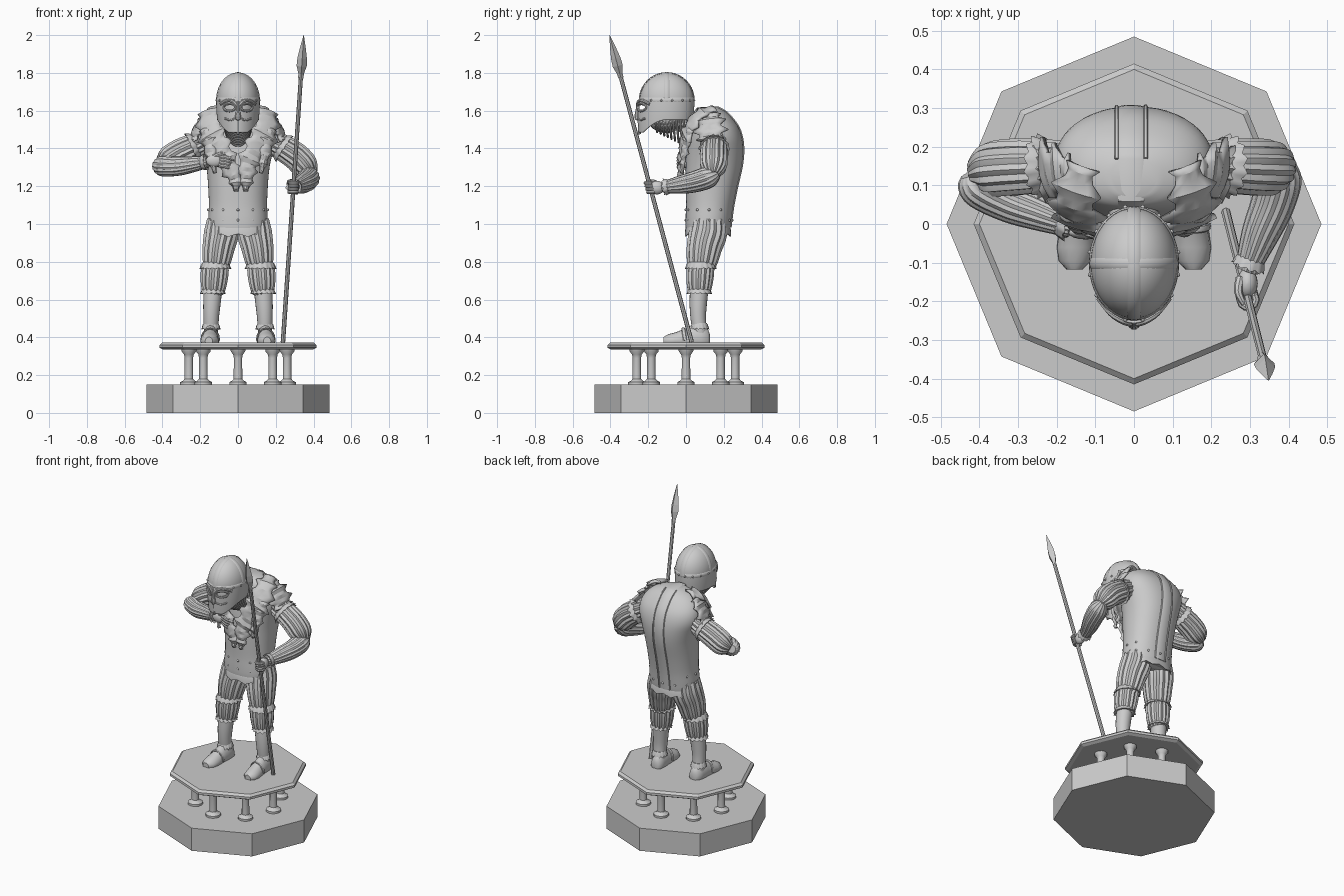
import bpy, math
from mathutils import Vector as V
from math import sin, cos, pi, tau

if "Cube" in bpy.data.objects:
    bpy.data.objects.remove(bpy.data.objects["Cube"])


def mesh(name, verts, faces, angle=35, thick=0):
    me = bpy.data.meshes.new(name)
    me.from_pydata([tuple(v) for v in verts], [], faces)
    ob = bpy.data.objects.new(name, me)
    bpy.context.collection.objects.link(ob)
    bpy.ops.object.select_all(action='DESELECT')
    ob.select_set(True)
    bpy.context.view_layer.objects.active = ob
    bpy.ops.object.mode_set(mode='EDIT')
    bpy.ops.mesh.select_all(action='SELECT')
    bpy.ops.mesh.normals_make_consistent(inside=False)
    bpy.ops.object.mode_set(mode='OBJECT')
    if angle:
        bpy.ops.object.shade_smooth_by_angle(angle=math.radians(angle))
    if thick:
        m = ob.modifiers.new("thickness", 'SOLIDIFY')
        m.thickness = thick
        m.offset = 0
    return ob


def loft(name, rings, angle=35, closed=False):
    n, m = len(rings[0]), len(rings)
    faces = [(i % m * n + j, i % m * n + (j + 1) % n, (i + 1) % m * n + (j + 1) % n, (i + 1) % m * n + j)
             for i in range(m if closed else m - 1) for j in range(n)]
    if not closed:
        faces += [tuple(range(n))[::-1], tuple(range((m - 1) * n, m * n))]
    return mesh(name, [p for r in rings for p in r], faces, angle)


def smooth(pts, k):
    """Catmull-Rom through (x, y, z, radius) points."""
    if k < 2:
        return [V(p) for p in pts]
    q = [V(p) for p in [pts[0]] + list(pts) + [pts[-1]]]
    out = []
    for i in range(1, len(q) - 2):
        a, b, c, d = q[i - 1:i + 3]
        for s in range(k):
            t = s / k
            out.append(.5 * (2 * b + (c - a) * t + (2 * a - 5 * b + 4 * c - d) * t * t + (3 * b - a - 3 * c + d) * t ** 3))
    return out + [q[-2]]


def sweep(name, pts, n=12, k=4, ref=(0, 0, 1), sx=1, sy=1, flutes=0, depth=.055, closed=False, angle=35):
    p = smooth(pts, k)
    m, rings = len(p), []
    for i, q in enumerate(p):
        a, b = (p[i - 1], p[(i + 1) % m]) if closed else (p[max(i - 1, 0)], p[min(i + 1, m - 1)])
        t = (b - a).xyz.normalized()
        u = V(ref)
        u = (u - t * u.dot(t)).normalized()
        v = t.cross(u)
        rings.append([q.xyz + max(q.w, .0005) * (1 + depth * cos(flutes * j * tau / n) * bool(flutes))
                      * (u * sx * cos(j * tau / n) + v * sy * sin(j * tau / n)) for j in range(n)])
    return loft(name, rings, angle, closed)


def frill(name, c, d, r, w=.035, teeth=14):
    """Ruffled cuff flaring along d with a scalloped edge."""
    d = V(d).normalized()
    u = d.orthogonal().normalized()
    v = d.cross(u)
    n = teeth * 4
    def ring(h, rr, wave):
        return [V(c) + d * h * (1 + wave * 2 * cos(teeth * j * tau / n))
                + (u * cos(j * tau / n) + v * sin(j * tau / n)) * rr * (1 + wave * cos(teeth * j * tau / n))
                for j in range(n)]
    return loft(name, [ring(0, r * .92, 0), ring(w * .3, r * 1.04, .02), ring(w, r * 1.17, .06), ring(w * .9, r * .9, 0)])


def lathe(name, prof, n, c=(0, 0), angle=35, sy=1):
    return loft(name, [[(c[0] + r * cos(j * tau / n), c[1] + r * sy * sin(j * tau / n), z) for j in range(n)]
                       for r, z in prof], angle)


def ball(name, c, r, n=16):
    return loft(name, [[(c[0] + r[0] * sin(a) * cos(j * tau / n), c[1] + r[1] * sin(a) * sin(j * tau / n), c[2] + r[2] * cos(a))
                        for j in range(n)] for a in [.02 + i * (pi - .04) / 10 for i in range(11)]], 60)


# Octagonal plinth, pillars and top plate
lathe("plinth", [(.485, 0), (.485, .15)], 8, angle=0)
lathe("top_plate", [(.395, .335), (.415, .345), (.415, .36), (.4, .373)], 8, angle=0)
for i in range(8):
    lathe("pillar", [(.046, .15), (.046, .163), (.032, .17), (.023, .18), (.022, .29), (.026, .31), (.038, .325), (.04, .34)],
          12, (.26 * cos(i * pi / 4), .26 * sin(i * pi / 4)))

# Legs and shoes
for s in (-1, 1):
    rings = []
    for y, w, h in [(.127, .02, .035), (.115, .036, .065), (.08, .044, .09), (.03, .044, .085), (-.02, .046, .06),
                    (-.06, .049, .045), (-.095, .042, .036), (-.118, .02, .022)]:
        rings.append([(s * (.147 - .06 * y) + w * cos(j * tau / 16), y, .372 + max(0, h * sin(j * tau / 16) + .008))
                      for j in range(16)])
    loft("shoe", rings, 45)
    sweep("shoe_strap", [(s * .147 + .047 * cos(a), -.005 - .01 * sin(a), .385 + .062 * sin(a), .01)
                         for a in [i * pi / 8 for i in range(9)]], 8, 1, (0, 1, 0), 1, .5)
    sweep("stocking", [(s * .143, .075, .41, .037), (s * .142, .065, .5, .041), (s * .138, .065, .58, .046),
                       (s * .13, .072, .68, .05)], 20, 4, (0, 1, 0))
    sweep("knee_breeches", [(s * .133, .07, .63, .045), (s * .131, .07, .645, .058), (s * .127, .072, .7, .068),
                            (s * .122, .076, .76, .07), (s * .118, .08, .79, .062)], 60, 4, (0, 1, 0), flutes=15)
    sweep("breeches", [(s * .118, .08, .76, .06), (s * .112, .086, .81, .073), (s * .102, .097, .88, .082),
                       (s * .088, .115, .95, .088), (s * .08, .12, 1.02, .08)], 60, 4, (0, 1, 0), sx=1.1, flutes=15)
    frill("ankle_frill", (s * .143, .072, .475), (0, 0, -1), .042, .03)
    frill("shin_frill", (s * .133, .07, .662), (0, 0, -1), .056, .03)
    frill("knee_frill", (s * .12, .078, .8), (0, 0, -1), .069, .035, 16)

# Jacket body: z, half width, front y, back y
profile = [(.945, .135, .02, .215), (.965, .155, 0, .233), (1.03, .157, -.002, .242), (1.1, .154, 0, .252),
           (1.2, .158, -.002, .272), (1.3, .167, -.002, .295), (1.38, .185, .003, .304), (1.45, .205, .012, .299),
           (1.51, .2, .023, .28), (1.56, .172, .032, .245), (1.595, .125, .045, .21), (1.617, .06, .07, .17)]
body = smooth(profile, 3)


def body_ring(p, g=0):
    n, z, rx, f, b = 48, *p
    return [((rx + g) * math.copysign(abs(cos(j * tau / n)) ** .85, cos(j * tau / n)),
             (f + b) / 2 + ((b - f) / 2 + g) * math.copysign(abs(sin(j * tau / n)) ** .95, sin(j * tau / n)), z)
            for j in range(n)]


loft("jacket", [body_ring(p) for p in body], 50)
loft("jacket_hem", [[(x * (1 + g), .117 + (y - .117) * (1 + g), z + .008 * cos(j * pi / 2) * e)
                     for j, (x, y, z) in enumerate(body_ring((h, .155, 0, .233)))]
                    for h, g, e in [(.985, 0, 0), (.975, .03, 0), (.94, .05, 1), (.945, -.05, 0)]])
back = [(p[3], p[0]) for p in body[4:]]
for x in (-.045, .03):
    sweep("back_seam", [(x, y - 1.2 * x * x + .001, z, .006) for y, z in back], 6, 1, (1, 0, 0))
sweep("back_strap", [(-.008, y - .001, z, .034) for y, z in back] + [(-.008, .06, 1.612, .034), (-.008, .03, 1.57, .03)],
      8, 1, (1, 0, 0), 1, .16)
for z in (1.02, 1.075):
    for j in range(12):
        a = j * tau / 12
        ball("jacket_stud", (.157 * cos(a), .122 + .123 * sin(a), z), (.007,) * 3, 8)


# Ragged collar lappets running over the shoulders and down the chest
def ragged(name, pts, width):
    p, vs = smooth(pts, 4), []
    m = len(p)
    for i, q in enumerate(p):
        t = (p[min(i + 1, m - 1)] - p[max(i - 1, 0)]).xyz
        nrm = V((q.x * .5, q.y - .16, (q.z - 1.42) if q.z > 1.42 else 0)).normalized()
        side = t.cross(nrm).normalized()
        w = width * q.w * (1.3 if i % 3 == 0 else .8)
        for c in (-1, -.5, 0, .5, 1):
            vs.append(q.xyz + side * w * c + nrm * (.012 * (1 - c * c) + .006 * (i % 2)))
    fs = [(i * 5 + c, i * 5 + c + 1, i * 5 + c + 6, i * 5 + c + 5) for i in range(m - 1) for c in range(4)]
    mesh(name, vs, fs, 25, .014)


for s in (-1, 1):
    ragged("collar_lappet", [(s * .13, .15, 1.605, .6), (s * .15, .07, 1.575, 1), (s * .14, .015, 1.49, 1.2), (s * .1, -.008, 1.41, 1.1),
                             (s * .055, -.02, 1.32, .9), (s * .03 + .015, -.022, 1.24, .6), (s * .025 + .015, -.02, 1.175, .08)], .058)
    ragged("shoulder_tatter", [(s * .16, .13, 1.575, .6), (s * .2, .13, 1.525, 1), (s * .228, .13, 1.46, 1), (s * .245, .13, 1.425, .2)], .07)
    ragged("chest_tatter", [(s * .17, .03, 1.5, .8), (s * .15, .005, 1.42, 1), (s * .135, -.008, 1.34, .6), (s * .12, -.012, 1.27, .08)], .035)

# Arms: slashed sleeves with frills at shoulder and wrist
arms = [("left", [(-.17, .15, 1.44, .06), (-.235, .15, 1.41, .066), (-.31, .147, 1.375, .07), (-.375, .14, 1.335, .066), (-.415, .13, 1.315, .035)],
         [(-.425, .13, 1.315, .025), (-.405, .1, 1.308, .052), (-.33, .058, 1.305, .05), (-.25, .028, 1.315, .043), (-.16, -.005, 1.33, .03)]),
        ("right", [(.17, .15, 1.44, .06), (.235, .15, 1.405, .066), (.31, .147, 1.355, .07), (.36, .145, 1.3, .066), (.39, .14, 1.26, .035)],
         [(.385, .17, 1.27, .025), (.378, .125, 1.25, .055), (.358, .05, 1.225, .055), (.325, -.03, 1.208, .047), (.292, -.12, 1.195, .03)])]
for side, up, fore in arms:
    sweep(side + "_sleeve", up, 60, 5, (0, 1, 0), flutes=15, depth=.06)
    sweep(side + "_forearm", fore, 60, 5, flutes=15, depth=.04)
    a, b = V(up[1]).xyz, V(up[2]).xyz
    frill(side + "_shoulder_frill", a - (b - a) * .2, b - a, .069, .03)
    a, b = V(fore[3]).xyz, V(fore[4]).xyz
    frill(side + "_wrist_frill", a.lerp(b, .62), b - a, .037, .028, 10)

# Spear
foot, tip = V((.238, .03, .375)), V((.348, -.405, 2))
axis = tip - foot
on = lambda t, r: (*(foot + axis * t), r)
sweep("spear_shaft", [on(0, .012), on(.88, .011)], 8, 1, (1, 0, 0))
sweep("spear_head", [on(.86, .014), on(.875, .015), on(.9, .027), on(.925, .025), on(.96, .015), on(1, .001)], 4, 1, (1, 0, 0), angle=0)

# Right hand gripping the spear
g = foot + axis * .503
ball("right_palm", g + V((0, .035, 0)), (.027, .04, .036))
for i in range(4):
    c = g + axis.normalized() * (i - 1.5) * .017
    sweep("right_finger", [(c.x + .021 * cos(a), c.y + .021 * sin(a), c.z, .0095)
                           for a in [.6 - j * .62 for j in range(8)]], 8, 1)
sweep("right_thumb", [(.275, -.14, 1.21, .012), (.27, -.175, 1.225, .011), (.285, -.208, 1.228, .007)], 8)

# Left hand clutching the cloth
ball("left_palm", (-.125, -.022, 1.335), (.045, .018, .032))
for i in range(4):
    z = 1.358 - i * .016
    sweep("left_finger", [(-.1, -.025, z, .01), (-.055, -.04, z - .008, .0105), (-.015 - .012 * i, -.03, z - .02, .007)], 8)
sweep("left_thumb", [(-.13, -.02, 1.355, .012), (-.09, -.03, 1.372, .011), (-.06, -.03, 1.368, .007)], 8)

# Head and neck
ball("head", (0, -.105, 1.6), (.09, .115, .12), 24)
sweep("neck", [(0, .12, 1.5, .075), (0, .03, 1.53, .065), (0, -.07, 1.57, .06)], 20)

# Helmet dome with crossing bands and studs
HY, RX, RY, HZ, HT = -.102, .112, .143, 1.655, .145
dome = [(RX * cos(a), HZ + HT * sin(a)) for a in [i * pi / 2 / 12 for i in range(12)]] + [(.002, HZ + HT)]
lathe("helmet_dome", dome, 40, (0, HY), 50, RY / RX)
arc = [i * pi / 20 for i in range(21)]
sweep("helmet_crest_band", [(0, HY + RY * cos(a), HZ + (HT - .001) * sin(a), .017) for a in arc], 8, 1, (1, 0, 0), 1, .3)
sweep("helmet_cross_band", [(RX * cos(a), HY, HZ + (HT - .002) * sin(a), .014) for a in arc], 8, 1, (0, 1, 0), 1, .3)
sweep("helmet_brow_band", [(RX * cos(a), HY + RY * sin(a), HZ, .014) for a in [i * tau / 40 for i in range(40)]],
      8, 1, sy=.35, closed=True)
for j in range(16):
    a = (j + .5) * tau / 16
    ball("helmet_stud", (RX * 1.035 * cos(a), HY + RY * 1.035 * sin(a), HZ), (.006,) * 3, 8)

# Face guard and cheek wall with eye openings
N, M = 128, 24
vs, fs = [], []
for i in range(M + 1):
    for j in range(N):
        th = j * tau / N
        f = max(0, -sin(th))
        low = 1.552 - .068 * min(1, f * f * 1.25)
        z = HZ + (low - HZ) * i / M
        k = 1 - .05 * (i / M) ** 2
        vs.append((RX * k * cos(th), HY + RY * (k + .06 * f ** 6) * sin(th), z))
for i in range(M):
    for j in range(N):
        x, y, z = vs[i * N + j]
        if y > HY or ((abs(x) - .045) / .028) ** 2 + ((z - 1.618) / .017) ** 2 > 1:
            fs.append((i * N + j, i * N + (j + 1) % N, (i + 1) * N + (j + 1) % N, (i + 1) * N + j))
mesh("face_guard", vs, fs, 40, .007)
front = lambda x: HY - RY * (1 + .06 * (1 - (x / RX) ** 2) ** 3) * math.sqrt(1 - (x / RX) ** 2)
for s in (-1, 1):
    eye = [(s * .045 + .031 * cos(a), 1.618 + .02 * sin(a)) for a in [i * tau / 28 for i in range(28)]]
    sweep("eye_rim", [(x, front(x) - .002, z, .007) for x, z in eye], 8, 1, (0, 1, 0), closed=True)
    sweep("eyebrow", [(s * x, front(x) - .004, z, .009) for x, z in [(.008, 1.628), (.03, 1.65), (.06, 1.653), (.09, 1.635)]], 8, 3, (0, 1, 0))
    sweep("cheek_ridge", [(s * x, front(x), z, .006) for x, z in [(.012, 1.56), (.04, 1.55), (.07, 1.56)]], 8, 3, (0, 1, 0))
sweep("nose_guard", [(0, -.252, 1.65, .008), (0, -.257, 1.6, .011), (0, -.258, 1.565, .016), (0, -.252, 1.552, .008)], 10, 4, (1, 0, 0))
sweep("chin_ridge", [(0, -.25, 1.55, .006), (0, -.246, 1.475, .007)], 8, 1, (1, 0, 0))

# Neck curtain of hanging U-shaped links
for i in range(9):
    y, low = -.165 + i * .019, 1.487 - i * .009
    sweep("neck_curtain", [(.075 * cos(a), y + .012 * sin(a), 1.56 - (1.56 - low) * sin(a), .006) for a in arc], 8, 1, (0, 1, 0))
